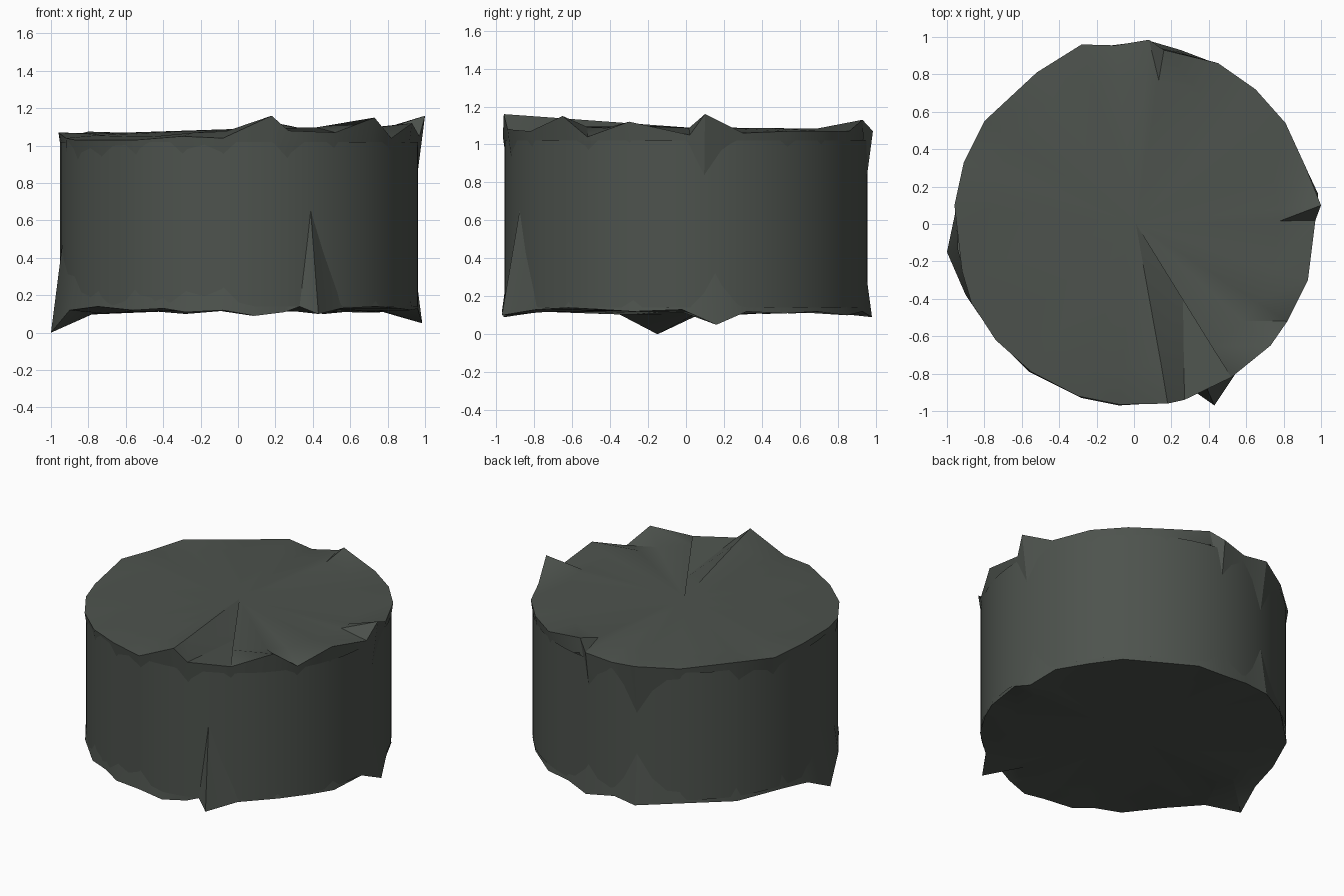
import bpy, bmesh, math

if "Cube" in bpy.data.objects:
    bpy.data.objects.remove(bpy.data.objects["Cube"])

stone = bpy.data.materials.new("dark grey green")
stone.diffuse_color = (0.075, 0.086, 0.075, 1)
stone.use_nodes = True
stone.node_tree.nodes["Principled BSDF"].inputs["Base Color"].default_value = stone.diffuse_color


def finish(name, bm, angle):
    bmesh.ops.recalc_face_normals(bm, faces=bm.faces)
    mesh = bpy.data.meshes.new(name)
    bm.to_mesh(mesh)
    bm.free()
    mesh.materials.append(stone)
    ob = bpy.data.objects.new(name, mesh)
    bpy.context.collection.objects.link(ob)
    bpy.ops.object.select_all(action='DESELECT')
    ob.select_set(True)
    bpy.context.view_layer.objects.active = ob
    bpy.ops.object.shade_smooth_by_angle(angle=math.radians(angle))
    return ob


def jagged_slab(name, outline, centre_z, side, inner_points={}):
    """Smooth disc with a ragged rim and flakes running along the wall.
    side is +1 for the upper slab and -1 for the lower one."""
    bm = bmesh.new()
    mid = bm.verts.new((0.01, 0, centre_z))
    rim, inner, skirt = [], [], []
    n = len(outline)
    for i, (x, y, z) in enumerate(outline):
        rim.append(bm.verts.new((x, y, z)))
        r = math.hypot(x, y)
        # the disc inside the rim follows the averaged rim height
        near = [outline[(i + k) % n][2] for k in (-2, -1, 0, 1, 2)]
        zi = centre_z * 0.25 + sum(near) / 5 * 0.75
        inner.append(bm.verts.new(inner_points.get(i, (x / r * 0.78, y / r * 0.78, zi))))
        # corners that stick out further carry a longer flake
        length = min(0.6, 0.10 + 8 * max(0, r - 0.965))
        skirt.append(bm.verts.new((x / r * 0.95, y / r * 0.95, z - side * length)))
    for i in range(n):
        j = (i + 1) % n
        bm.faces.new((mid, inner[i], inner[j]))
        bm.faces.new((inner[i], rim[i], rim[j]))
        bm.faces.new((inner[i], rim[j], inner[j]))
        bm.faces.new((rim[i], skirt[i], skirt[j]))
        bm.faces.new((rim[i], skirt[j], rim[j]))
    return finish(name, bm, 30)


# round wall of the drum
bm = bmesh.new()
bmesh.ops.create_cone(bm, cap_ends=False, segments=64, radius1=0.957,
                      radius2=0.957, depth=0.88)
bmesh.ops.translate(bm, vec=(0.006, 0, 0.58), verts=bm.verts)
finish("drum_wall", bm, 40)

# ragged top with raised corners
top = [(1.0, .10, 1.16), (.92, .30, 1.06), (.81, .54, 1.07), (.65, .72, 1.07),
       (.45, .86, 1.07), (.16, .93, 1.13), (.08, .985, 1.07), (-.10, .955, 1.04),
       (-.28, .96, 1.06), (-.52, .81, 1.05), (-.80, .55, 1.075), (-.91, .33, 1.05),
       (-.96, .10, 1.07), (-.92, -.25, 1.04), (-.87, -.42, 1.03),
       (-.74, -.62, 1.03), (-.55, -.79, 1.03), (-.30, -.92, 1.05),
       (-.08, -.965, 1.04), (.18, -.96, 1.16), (.27, -.94, 1.08),
       (.52, -.82, 1.07), (.73, -.65, 1.15), (.82, -.52, 1.04),
       (.93, -.30, 1.12), (.97, .02, 1.05)]
# ridge and the sunken fold beside it
folds = {19: (.145, -.75, 1.145), 20: (.26, -.30, 1.02)}
jagged_slab("ragged_top", top, 1.09, 1, folds)

# ragged underside with points reaching the ground
bottom = [(.96, -.02, .13), (.985, .16, .05), (.91, .32, .12), (.81, .52, .11),
          (.67, .69, .12), (.46, .85, .10), (.25, .93, .12), (.08, .98, .09),
          (-.12, .955, .12), (-.28, .96, .10), (-.52, .81, .12), (-.78, .56, .11),
          (-.92, .26, .12), (-.96, .04, .09), (-1.0, -.15, 0), (-.90, -.38, .12),
          (-.75, -.60, .14), (-.56, -.79, .12), (-.40, -.87, .13),
          (-.28, -.93, .11), (-.08, -.97, .12), (.09, -.96, .09),
          (.25, -.92, .11), (.33, -.90, .14), (.43, -.97, .10),
          (.55, -.79, .13), (.74, -.62, .14), (.86, -.43, .13), (.93, -.28, .12)]
jagged_slab("ragged_underside", bottom, .13, -1)
